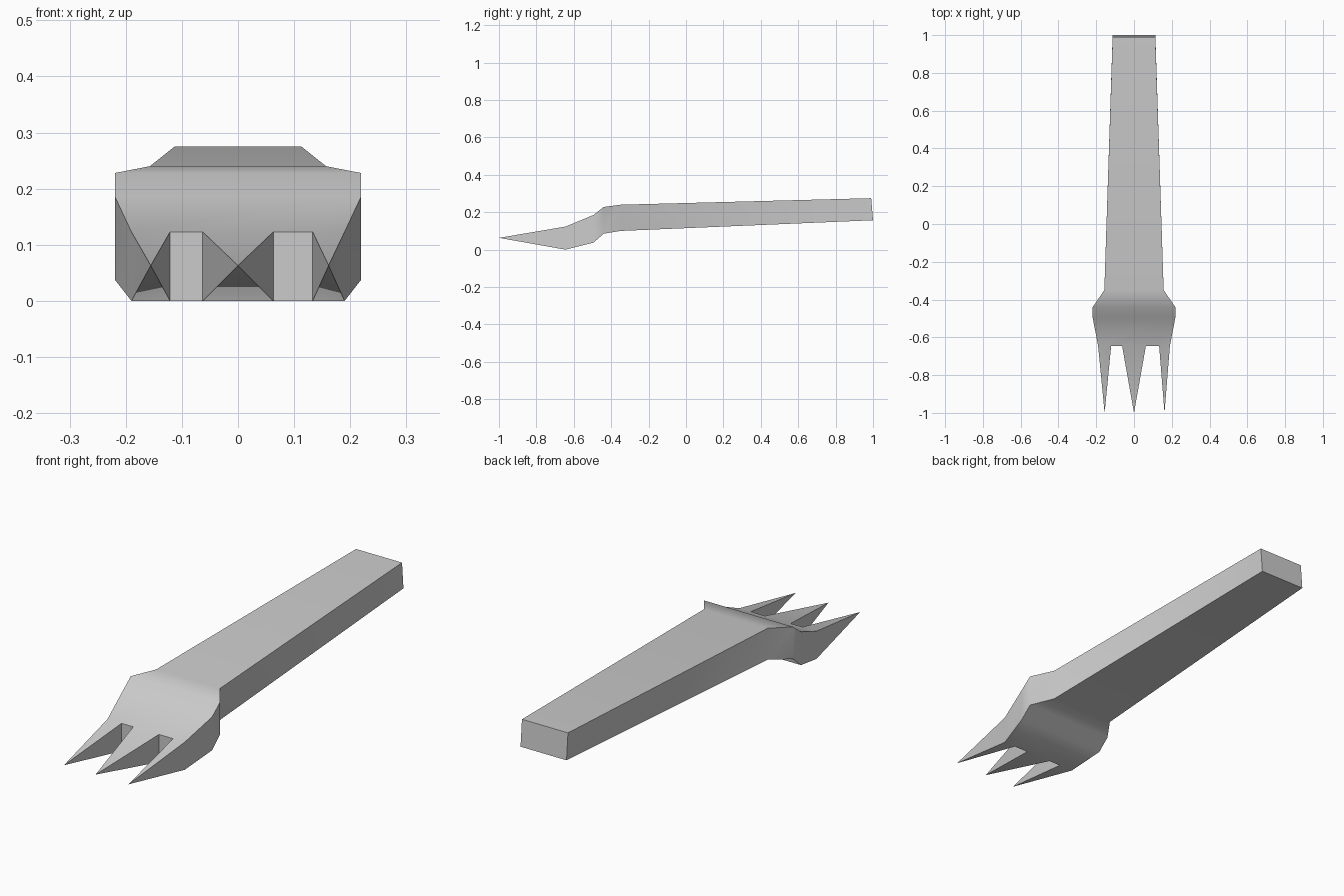
import bpy, bmesh

if "Cube" in bpy.data.objects:
    bpy.data.objects.remove(bpy.data.objects["Cube"])

bm = bmesh.new()

# Rectangular sections, rear to front: half width, top (y, z), bottom (y, z)
sections = [
    (0.113, (0.99, 0.275), (1.0, 0.157)),
    (0.157, (-0.35, 0.24), (-0.35, 0.1)),
    (0.219, (-0.44, 0.228), (-0.44, 0.085)),
    (0.219, (-0.495, 0.185), (-0.495, 0.037)),
]
rings = []
for w, top, bot in sections:
    rings.append([bm.verts.new(p) for p in
                  ((-w, *top), (w, *top), (w, *bot), (-w, *bot))])

# Handle and head: loft the sections and cap the rear
bm.faces.new(rings[0])
for a, b in zip(rings, rings[1:]):
    for i in range(4):
        j = (i + 1) % 4
        bm.faces.new((a[i], a[j], b[j], b[i]))

# Front edge of the head, split where the tines begin and end
xs = [-0.19, -0.121, -0.063, 0.063, 0.133, 0.19]
top = [bm.verts.new((x, -0.645, 0.123)) for x in xs]
bot = [bm.verts.new((x, -0.645, 0.0)) for x in xs]
tl, tr, br, bl = rings[-1]
bm.faces.new([tl, tr] + top[::-1])
bm.faces.new([bl, br] + bot[::-1])
bm.faces.new((tr, br, bot[-1], top[-1]))
bm.faces.new((tl, bl, bot[0], top[0]))

# Alternate pointed tines and flat gaps
for i in range(5):
    quad = [top[i], top[i + 1], bot[i + 1], bot[i]]
    if i % 2:
        bm.faces.new(quad)
    else:
        tip = bm.verts.new(((xs[i] + xs[i + 1]) / 2, -1.0, 0.063))
        for k in range(4):
            bm.faces.new((quad[k], quad[(k + 1) % 4], tip))

bmesh.ops.recalc_face_normals(bm, faces=bm.faces[:])
mesh = bpy.data.meshes.new("fork")
bm.to_mesh(mesh)
bm.free()
fork = bpy.data.objects.new("fork", mesh)
bpy.context.collection.objects.link(fork)

# Soft bends across the head, crisp outer edges
bpy.context.view_layer.objects.active = fork
fork.select_set(True)
bpy.ops.object.shade_smooth_by_angle(angle=0.61)
